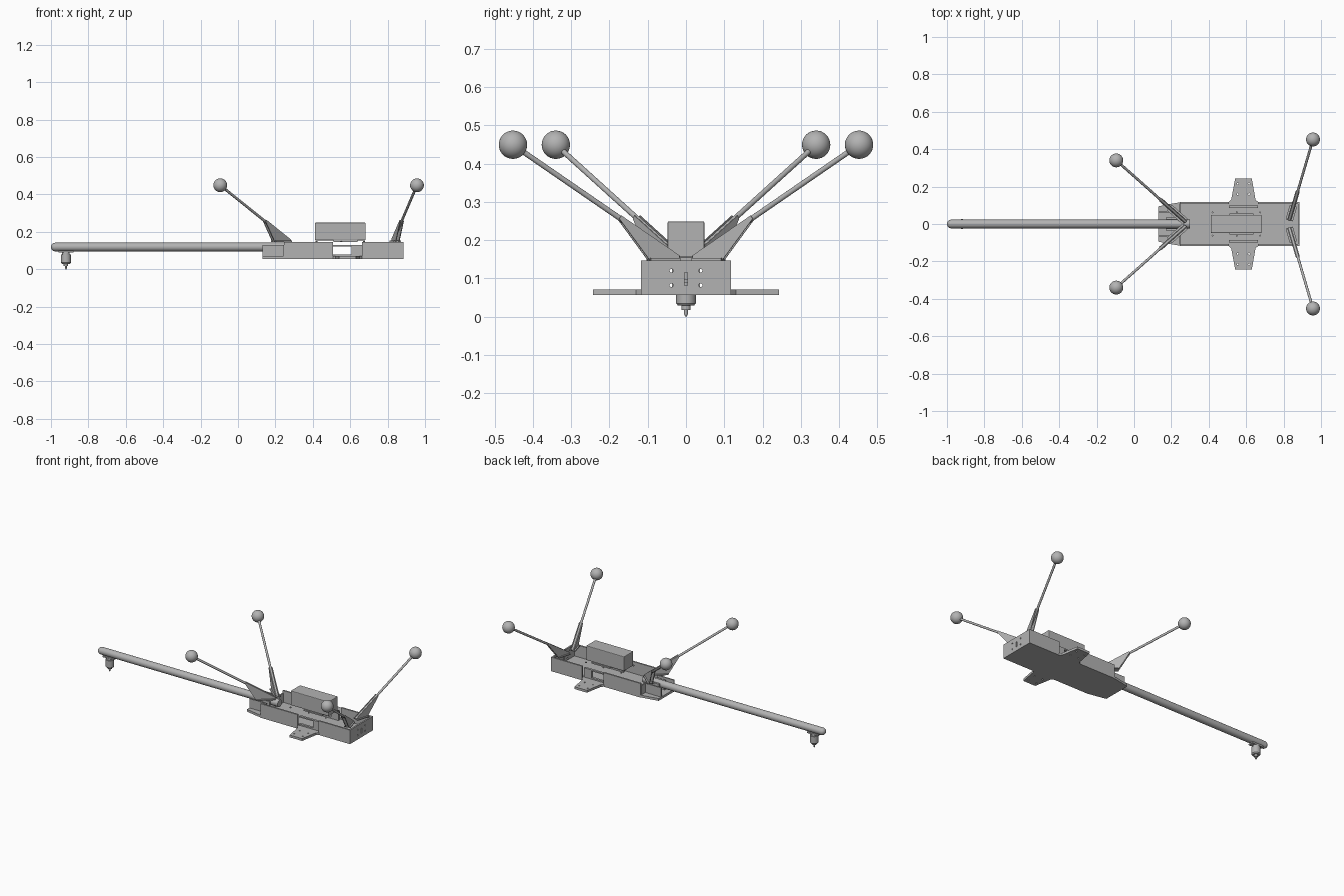
import bpy, bmesh, math
from mathutils import Vector, Matrix

cube = bpy.data.objects.get("Cube")
if cube:
    bpy.data.objects.remove(cube, do_unlink=True)

grey = bpy.data.materials.new("plain_grey")
grey.use_nodes = True
grey.diffuse_color = (0.45, 0.45, 0.45, 1)
grey.node_tree.nodes["Principled BSDF"].inputs["Base Color"].default_value = (0.45, 0.45, 0.45, 1)


def finish(name, bm, smooth=False):
    bmesh.ops.recalc_face_normals(bm, faces=bm.faces)
    mesh = bpy.data.meshes.new(name)
    bm.to_mesh(mesh)
    bm.free()
    mesh.materials.append(grey)
    ob = bpy.data.objects.new(name, mesh)
    bpy.context.collection.objects.link(ob)
    bpy.ops.object.select_all(action='DESELECT')
    ob.select_set(True)
    bpy.context.view_layer.objects.active = ob
    if smooth:
        bpy.ops.object.shade_smooth_by_angle(angle=math.radians(40))
    return ob


def add_box(bm, x0, x1, y0, y1, z0, z1):
    m = Matrix.Translation(((x0 + x1) / 2, (y0 + y1) / 2, (z0 + z1) / 2))
    m = m @ Matrix.Diagonal((x1 - x0, y1 - y0, z1 - z0, 1))
    return bmesh.ops.create_cube(bm, size=1, matrix=m)


def add_rod(bm, a, b, r, sides=16, r2=None):
    a, b = Vector(a), Vector(b)
    m = Matrix.Translation((a + b) / 2) @ (b - a).to_track_quat('Z', 'Y').to_matrix().to_4x4()
    bmesh.ops.create_cone(bm, cap_ends=True, segments=sides, radius1=r,
                          radius2=r if r2 is None else r2, depth=(b - a).length, matrix=m)


def add_prism(bm, points, offset):
    face = bm.faces.new([bm.verts.new(p) for p in points])
    ext = bmesh.ops.extrude_face_region(bm, geom=[face])
    verts = [v for v in ext["geom"] if isinstance(v, bmesh.types.BMVert)]
    bmesh.ops.translate(bm, verts=verts, vec=offset)


def cut(ob, bm):
    cutter = finish("cutter", bm)
    cutter.hide_render = True
    mod = ob.modifiers.new("holes", 'BOOLEAN')
    mod.operation, mod.object, mod.solver = 'DIFFERENCE', cutter, 'EXACT'
    bpy.context.view_layer.objects.active = ob
    bpy.ops.object.modifier_apply(modifier=mod.name)
    bpy.data.objects.remove(cutter, do_unlink=True)


# Top and bottom plates with side wings
half = [(0.13, 0.094), (0.2, 0.108), (0.245, 0.116), (0.505, 0.116), (0.52, 0.13),
        (0.541, 0.243), (0.63, 0.243), (0.65, 0.13), (0.665, 0.116), (0.885, 0.116)]
outline = half + [(x, -y) for x, y in reversed(half)]


def plate(name, z0, z1, slots):
    bm = bmesh.new()
    add_prism(bm, [(x, y, z0) for x, y in outline], (0, 0, z1 - z0))
    ob = finish(name, bm)
    holes = bmesh.new()
    for s in (-1, 1):
        for x in (0.555, 0.615):
            for y in (0.16, 0.215):
                add_rod(holes, (x, s * y, z0 - 0.01), (x, s * y, z1 + 0.01), 0.005, 8)
        if slots:
            for x in (0.27, 0.45, 0.7, 0.8):
                add_rod(holes, (x, s * 0.075, z0 - 0.01), (x, s * 0.075, z1 + 0.01), 0.005, 8)
    if slots:
        for x0, x1 in ((0.3, 0.36), (0.375, 0.435), (0.465, 0.505), (0.66, 0.7)):
            add_box(holes, x0, x1, 0.077, 0.103, z0 - 0.01, z1 + 0.01)
    cut(ob, holes)


plate("bottom_plate", 0.056, 0.071, False)
plate("top_plate", 0.131, 0.147, True)

# Side walls, inset nose walls and wing posts
for s, side in ((-1, "right"), (1, "left")):
    bm = bmesh.new()

    def wall(x0, x1, ya, yb, z0=0.056, z1=0.147):
        lo, hi = sorted((s * ya, s * yb))
        add_box(bm, x0, x1, lo, hi, z0, z1)

    wall(0.245, 0.508, 0.108, 0.118)
    wall(0.662, 0.885, 0.108, 0.118)
    wall(0.13, 0.25, 0.062, 0.07, 0.071, 0.131)
    wall(0.243, 0.251, 0.062, 0.11, 0.071, 0.131)
    wall(0.508, 0.662, 0.085, 0.1, 0.071, 0.08)
    wall(0.508, 0.662, 0.085, 0.1, 0.123, 0.131)
    wall(0.607, 0.662, 0.085, 0.1, 0.08, 0.123)
    finish(side + "_wall", bm)

# Closed tail panel with slot and screw holes
bm = bmesh.new()
add_box(bm, 0.876, 0.886, -0.116, 0.116, 0.056, 0.147)
tail = finish("tail_panel", bm)
bm = bmesh.new()
add_box(bm, 0.86, 0.9, -0.004, 0.004, 0.082, 0.115)
for y in (-0.038, 0.038):
    for z in (0.082, 0.12):
        add_rod(bm, (0.86, y, z), (0.9, y, z), 0.005, 8)
cut(tail, bm)

# Long boom with rounded tip, and its clamp inside the nose
bm = bmesh.new()
add_rod(bm, (-0.977, 0, 0.119), (0.3, 0, 0.119), 0.023, 32)
bmesh.ops.create_uvsphere(bm, u_segments=32, v_segments=16, radius=0.023,
                          matrix=Matrix.Translation((-0.977, 0, 0.119)))
finish("boom", bm, True)
bm = bmesh.new()
for y in (-0.03, 0.03):
    add_box(bm, 0.17, 0.25, y - 0.006, y + 0.006, 0.071, 0.131)
finish("boom_clamp", bm)

# Hanging motor under the boom tip
bm = bmesh.new()
add_box(bm, -0.96, -0.88, -0.018, 0.018, 0.089, 0.098)
finish("motor_mount", bm)
bm = bmesh.new()
for z0, z1, r0, r1 in ((0.08, 0.09, 0.02, 0.02), (0.035, 0.08, 0.026, 0.026),
                       (0.029, 0.035, 0.021, 0.026), (0.018, 0.029, 0.012, 0.012),
                       (0.006, 0.018, 0.005, 0.005), (0, 0.006, 0.002, 0.005)):
    add_rod(bm, (-0.92, 0, z0), (-0.92, 0, z1), r0, 24, r1)
finish("motor", bm, True)

# Battery box on low feet
bm = bmesh.new()
add_box(bm, 0.411, 0.683, -0.048, 0.048, 0.155, 0.249)
box = finish("battery_box", bm)
bevel = box.modifiers.new("soft_edges", 'BEVEL')
bevel.width, bevel.segments = 0.004, 2
bm = bmesh.new()
add_box(bm, 0.51, 0.64, -0.055, 0.055, 0.147, 0.156)
for x in (0.42, 0.55, 0.674):
    for s in (-1, 1):
        add_rod(bm, (x, s * 0.062, 0.145), (x, s * 0.062, 0.151), 0.005, 8)
finish("battery_feet", bm)

# Marker masts: gusset bracket, rod and ball, mirrored across the middle
masts = (("nose", (0.275, 0.012, 0.152), (-0.095, 0.34, 0.449), (0.19, 0.088, 0.147)),
         ("tail", (0.83, 0.02, 0.152), (0.957, 0.452, 0.449), (0.853, 0.097, 0.147)))
for where, foot, tip, outer in masts:
    for s, side in ((-1, "right"), (1, "left")):
        a, b, c = (Vector((p[0], s * p[1], p[2])) for p in (foot, tip, outer))
        name = where + "_" + side
        bm = bmesh.new()
        add_rod(bm, a, b, 0.007, 16)
        finish(name + "_rod", bm, True)
        bm = bmesh.new()
        bmesh.ops.create_uvsphere(bm, u_segments=32, v_segments=16, radius=0.037,
                                  matrix=Matrix.Translation(b))
        finish(name + "_ball", bm, True)
        # Twin cheeks either side of the rod
        flat = Vector((b.x - a.x, b.y - a.y, 0)).normalized()
        across = flat.cross(Vector((0, 0, 1)))
        c = a + flat * (c - a).dot(flat)
        c.z = 0.147
        top = a.lerp(b, 0.35)
        bm = bmesh.new()
        for k in (-0.011, 0.007):
            pts = [Vector((a.x, a.y, 0.147)), a + Vector((0, 0, 0.008)),
                   top + Vector((0, 0, 0.008)), top + flat * 0.006, c]
            add_prism(bm, [p + across * k for p in pts], across * 0.004)
        foot_pts = [a + across * 0.02, a - across * 0.02, c - across * 0.02, c + across * 0.02]
        add_prism(bm, [(p.x, p.y, 0.147) for p in foot_pts], (0, 0, 0.006))
        finish(name + "_bracket", bm)
